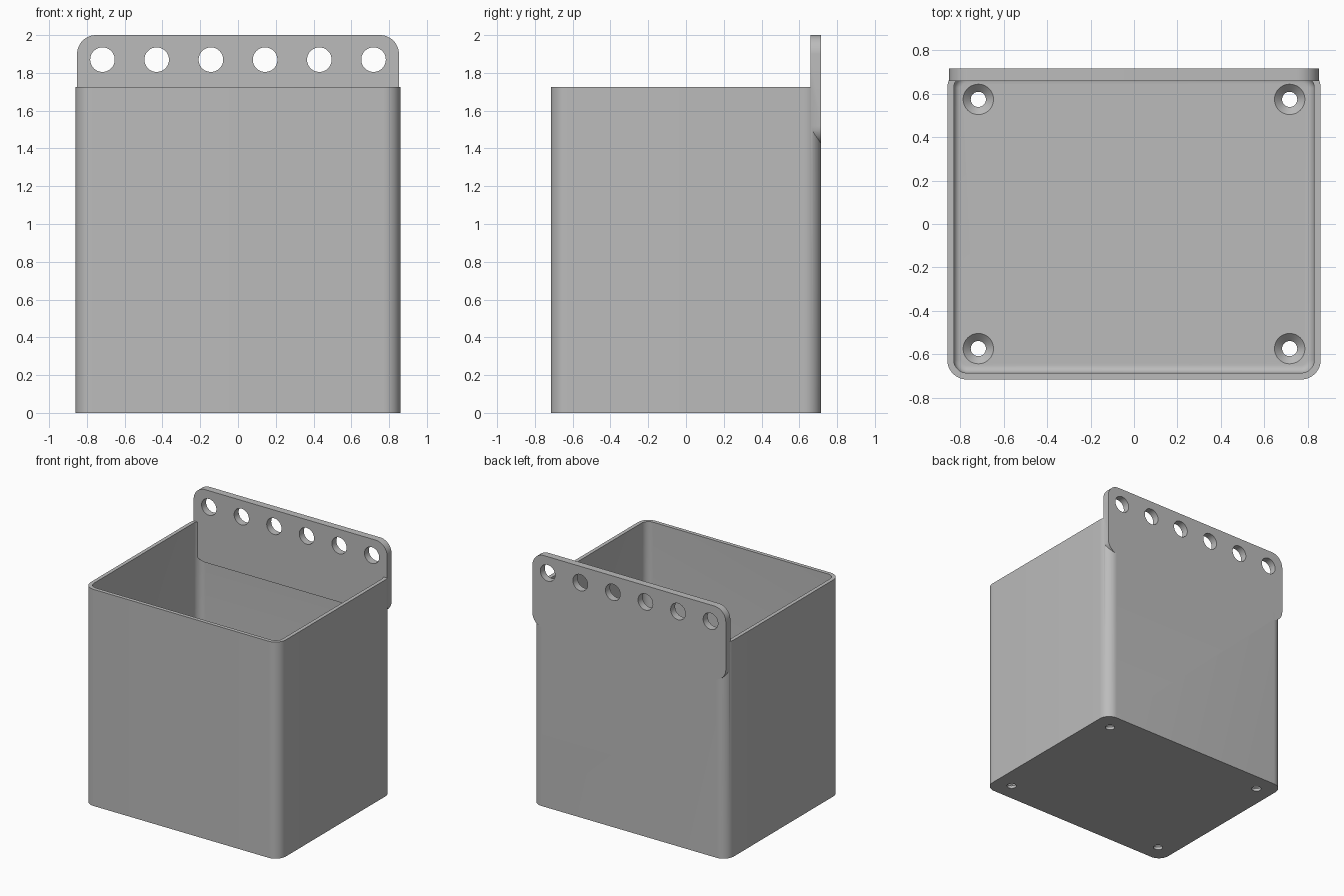
import bpy, bmesh
from math import sin, cos, pi, radians
from mathutils import Matrix

old = bpy.data.objects.get("Cube")
if old:
    bpy.data.objects.remove(old)

WIDTH, DEPTH, HEIGHT = 0.86, 0.716, 1.725     # half width, half depth, rim height
WALL, FLOOR, CORNER = 0.03, 0.057, 0.09

grey = bpy.data.materials.new("plain grey")
grey.use_nodes = True
colour = (0.5, 0.5, 0.5, 1)
grey.diffuse_color = colour
grey.node_tree.nodes["Principled BSDF"].inputs["Base Color"].default_value = colour


def ring(hx, hy, r, steps=12):
    """Outline of a rounded rectangle, anticlockwise."""
    pts = []
    for q, (sx, sy) in enumerate([(1, 1), (-1, 1), (-1, -1), (1, -1)]):
        for i in range(steps + 1):
            a = pi / 2 * (q + i / steps)
            pts.append((sx * (hx - r) + r * cos(a), sy * (hy - r) + r * sin(a)))
    return pts


def circle(r, steps=48):
    return [(r * cos(2 * pi * i / steps), r * sin(2 * pi * i / steps)) for i in range(steps)]


def loft(name, layers, matrix=Matrix()):
    """Closed solid through stacked (outline, z) layers."""
    bm = bmesh.new()
    loops = [[bm.verts.new((x, y, z)) for x, y in pts] for pts, z in layers]
    n = len(loops[0])
    for a, b in zip(loops, loops[1:]):
        for i in range(n):
            j = (i + 1) % n
            bm.faces.new((a[i], a[j], b[j], b[i]))
    bm.faces.new(loops[0][::-1])
    bm.faces.new(loops[-1])
    bm.transform(matrix)
    bmesh.ops.recalc_face_normals(bm, faces=bm.faces)
    mesh = bpy.data.meshes.new(name)
    bm.to_mesh(mesh)
    bm.free()
    mesh.materials.append(grey)
    obj = bpy.data.objects.new(name, mesh)
    bpy.context.collection.objects.link(obj)
    return obj


def combine(target, tool, operation):
    bpy.context.view_layer.objects.active = target
    mod = target.modifiers.new(operation, "BOOLEAN")
    mod.operation, mod.object, mod.solver = operation, tool, "EXACT"
    bpy.ops.object.modifier_apply(modifier=mod.name)
    bpy.data.objects.remove(tool)


# Outer shell
outline = ring(WIDTH, DEPTH, CORNER)
bin_body = loft("bin", [(outline, 0), (outline, HEIGHT)])

# Cavity with a small fillet around the floor
fillet, layers = 0.035, []
for i in range(7):
    a = pi / 2 * i / 6
    inset = WALL + fillet * (1 - sin(a))
    layers.append((ring(WIDTH - inset, DEPTH - inset, CORNER - inset),
                   FLOOR + fillet * (1 - cos(a))))
layers.append((ring(WIDTH - WALL, DEPTH - WALL, CORNER - WALL), HEIGHT + 0.1))
combine(bin_body, loft("cavity", layers), "DIFFERENCE")

# Hanging plate, flush with the back
to_back = Matrix.Translation((0, DEPTH, 1.71)) @ Matrix.Rotation(radians(90), 4, "X")
plate_outline = ring(0.852, 0.29, 0.1)
plate = loft("hanging_plate", [(plate_outline, 0), (plate_outline, 0.057)], to_back)
combine(bin_body, plate, "UNION")

# Row of hanging holes
for i in range(6):
    place = Matrix.Translation((0.287 * (i - 2.5), DEPTH, 1.87)) @ Matrix.Rotation(radians(90), 4, "X")
    hole = loft("hanging_hole", [(circle(0.065), -0.1), (circle(0.065), 0.2)], place)
    combine(bin_body, hole, "DIFFERENCE")

# Countersunk screw holes in the floor
for sx in (-1, 1):
    for sy in (-1, 1):
        layers = [(circle(0.035), -0.1), (circle(0.035), FLOOR - 0.035),
                  (circle(0.07), FLOOR), (circle(0.07), FLOOR + 0.1)]
        screw = loft("screw_hole", layers, Matrix.Translation((sx * 0.717, sy * 0.574, 0)))
        combine(bin_body, screw, "DIFFERENCE")

bpy.ops.object.select_all(action="DESELECT")
bin_body.select_set(True)
bpy.context.view_layer.objects.active = bin_body
bpy.ops.object.shade_smooth_by_angle(angle=radians(30))
